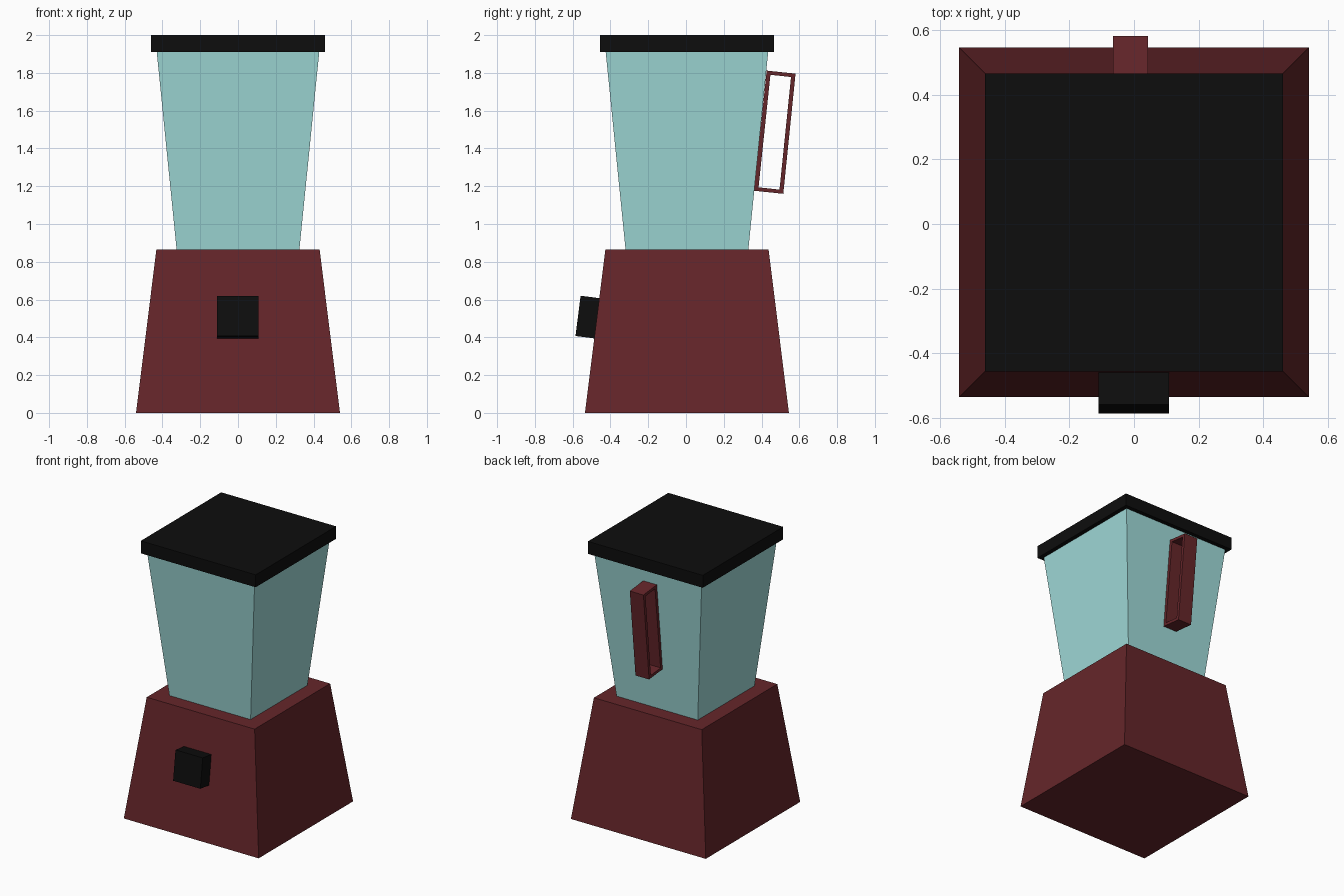
import bpy
import bmesh

if "Cube" in bpy.data.objects:
    bpy.data.objects.remove(bpy.data.objects["Cube"])

CY = 0.005  # body sits slightly behind the centre of the overall depth


def material(name, rgb):
    m = bpy.data.materials.new(name)
    m.diffuse_color = (*rgb, 1)
    m.use_nodes = True
    m.node_tree.nodes["Principled BSDF"].inputs["Base Color"].default_value = m.diffuse_color
    return m


def finish(name, bm, mat):
    bmesh.ops.recalc_face_normals(bm, faces=bm.faces)
    mesh = bpy.data.meshes.new(name)
    bm.to_mesh(mesh)
    bm.free()
    mesh.materials.append(mat)
    obj = bpy.data.objects.new(name, mesh)
    bpy.context.collection.objects.link(obj)
    return obj


def tapered_box(name, z0, half0, z1, half1, mat):
    """Square frustum between two heights."""
    bm = bmesh.new()
    bmesh.ops.create_cube(bm, size=2)
    for v in bm.verts:
        half, z = (half1, z1) if v.co.z > 0 else (half0, z0)
        v.co = (v.co.x * half, v.co.y * half + CY, z)
    return finish(name, bm, mat)


def side_prism(name, outer, x0, x1, mat, inner=None):
    """Extrude a (y, z) outline along x; an inner outline makes it a frame."""
    bm = bmesh.new()
    n = len(outer)
    out = [bm.verts.new((x0, y, z)) for y, z in outer]
    if inner:
        inn = [bm.verts.new((x0, y, z)) for y, z in inner]
        for i in range(n):
            j = (i + 1) % n
            bm.faces.new((out[i], out[j], inn[j], inn[i]))
    else:
        bm.faces.new(out)
    ext = bmesh.ops.extrude_face_region(bm, geom=bm.faces[:], use_keep_orig=True)
    moved = [g for g in ext["geom"] if isinstance(g, bmesh.types.BMVert)]
    bmesh.ops.translate(bm, verts=moved, vec=(x1 - x0, 0, 0))
    return finish(name, bm, mat)


red = material("dark_red", (0.13, 0.019, 0.023))
glass = material("pale_teal", (0.35, 0.70, 0.69))
black = material("black", (0.004, 0.004, 0.004))

# Motor base, jar and lid
tapered_box("motor_base", 0, 0.54, 0.865, 0.432, red)
tapered_box("jar", 0.865, 0.325, 1.91, 0.43, glass)
tapered_box("lid", 1.91, 0.46, 2.0, 0.46, black)

# Control knob, tilted with the front of the base
side_prism("control_knob",
           [(-0.558, 0.62), (-0.455, 0.607), (-0.482, 0.394), (-0.585, 0.407)],
           -0.11, 0.108, black)

# Handle frame, tilted with the back of the jar
side_prism("jar_handle",
           [(0.427, 1.812), (0.58, 1.796), (0.515, 1.16), (0.36, 1.176)],
           -0.065, 0.044, red,
           inner=[(0.447, 1.790), (0.556, 1.778), (0.495, 1.182), (0.384, 1.194)])
